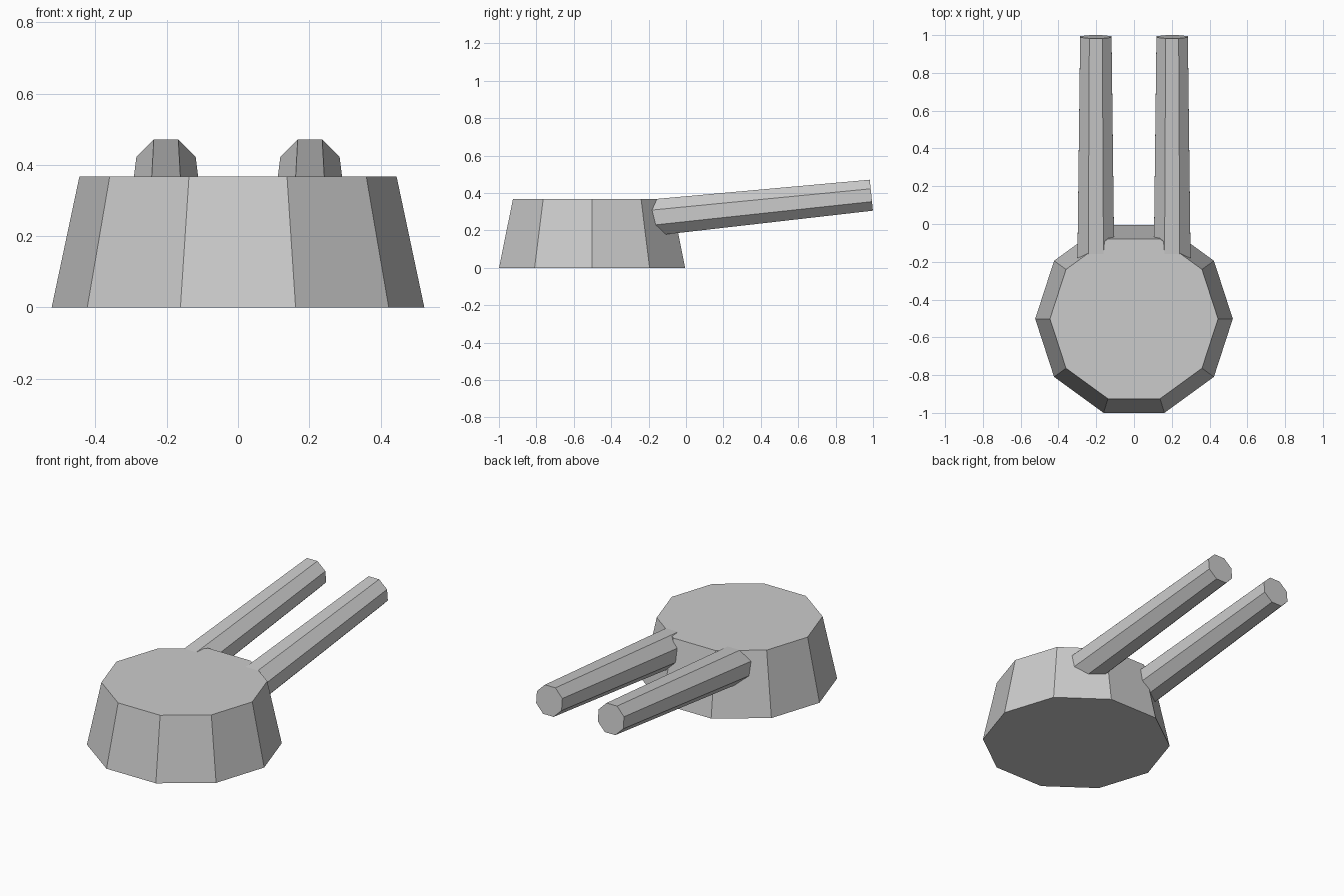
import bpy
import bmesh
from math import cos, sin, pi
from mathutils import Vector

cube = bpy.data.objects.get("Cube")
if cube:
    bpy.data.objects.remove(cube, do_unlink=True)

grey = bpy.data.materials.new("plain_grey")
grey.use_nodes = True
grey.diffuse_color = (0.6, 0.6, 0.6, 1)
grey.node_tree.nodes["Principled BSDF"].inputs["Base Color"].default_value = (0.6, 0.6, 0.6, 1)


def frustum(name, start, end, r_start, r_end, sides, turn=0.0):
    """Flat-faced tapered prism running from start to end."""
    start, end = Vector(start), Vector(end)
    axis = (end - start).normalized()
    side = Vector((1, 0, 0))
    other = axis.cross(side)
    bm = bmesh.new()
    rings = []
    for centre, radius in ((start, r_start), (end, r_end)):
        angles = [turn + 2 * pi * i / sides for i in range(sides)]
        rings.append([bm.verts.new(centre + radius * (cos(a) * side + sin(a) * other))
                      for a in angles])
    low, high = rings
    for i in range(sides):
        j = (i + 1) % sides
        bm.faces.new((low[i], low[j], high[j], high[i]))
    bm.faces.new(low[::-1])
    bm.faces.new(high)
    bmesh.ops.recalc_face_normals(bm, faces=bm.faces)
    mesh = bpy.data.meshes.new(name)
    bm.to_mesh(mesh)
    bm.free()
    mesh.materials.append(grey)
    obj = bpy.data.objects.new(name, mesh)
    bpy.context.collection.objects.link(obj)
    return obj


# Ten-sided turret housing
frustum("turret_body", (0, -0.502, 0), (0, -0.502, 0.368), 0.523, 0.445, 10)

# Pair of raised octagonal barrels, sunk into the housing
for label, x in (("left", 0.202), ("right", -0.202)):
    frustum(label + "_barrel", (x, -0.3, 0.256), (x, 0.991, 0.388),
            0.107, 0.09, 8, pi / 8)
